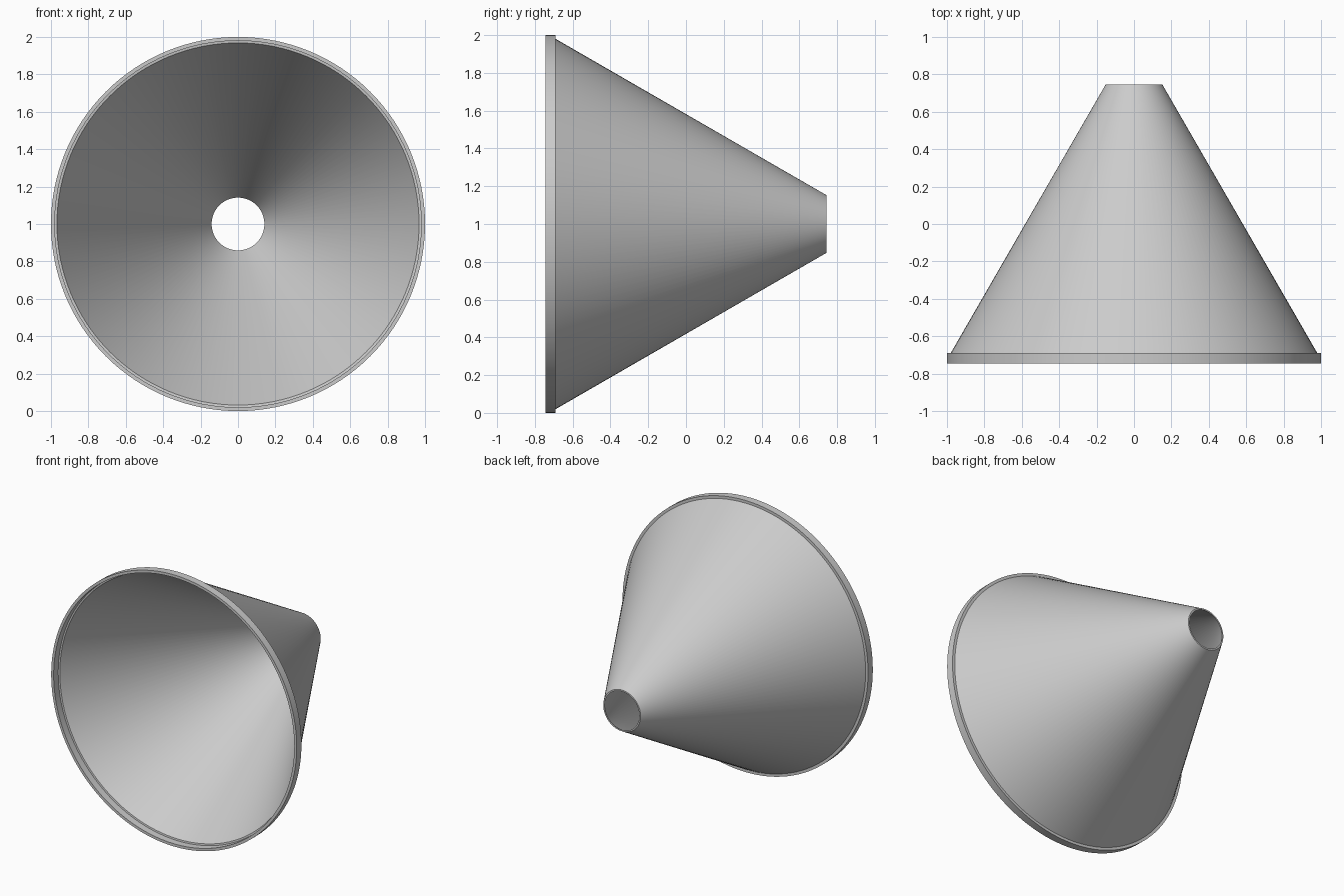
import bpy
import bmesh
import math

old = bpy.data.objects.get("Cube")
if old:
    bpy.data.objects.remove(old, do_unlink=True)

SEGMENTS = 128
FRONT, STEP, BACK = -0.745, -0.69, 0.745
CENTRE_Z = 1.0

grey = bpy.data.materials.new("plain grey")
grey.use_nodes = True
colour = (0.6, 0.6, 0.6, 1)
grey.diffuse_color = colour
grey.node_tree.nodes["Principled BSDF"].inputs["Base Color"].default_value = colour


def lathe(name, profile):
    """Spin a closed (radius, y) profile around the horizontal axis."""
    bm = bmesh.new()
    rings = []
    for i in range(SEGMENTS):
        a = math.tau * i / SEGMENTS
        rings.append([bm.verts.new((r * math.cos(a), y, CENTRE_Z + r * math.sin(a)))
                      for r, y in profile])
    n = len(profile)
    for i in range(SEGMENTS):
        here, after = rings[i], rings[(i + 1) % SEGMENTS]
        for j in range(n):
            k = (j + 1) % n
            bm.faces.new((here[j], here[k], after[k], after[j]))
    bmesh.ops.recalc_face_normals(bm, faces=bm.faces)
    mesh = bpy.data.meshes.new(name)
    bm.to_mesh(mesh)
    bm.free()
    mesh.materials.append(grey)
    obj = bpy.data.objects.new(name, mesh)
    bpy.context.collection.objects.link(obj)
    bpy.ops.object.select_all(action="DESELECT")
    obj.select_set(True)
    bpy.context.view_layer.objects.active = obj
    bpy.ops.object.shade_smooth_by_angle(angle=math.radians(20))
    return obj


# Thin open cone with a raised cylindrical rim, in one hollow shell
lathe("funnel_shell", [
    (1.0, FRONT), (1.0, STEP), (0.98, STEP),    # rim outside
    (0.152, BACK), (0.141, BACK),               # cone and spout end
    (0.968, STEP), (0.98, STEP - 0.002), (0.98, FRONT),  # inside and lip
])
